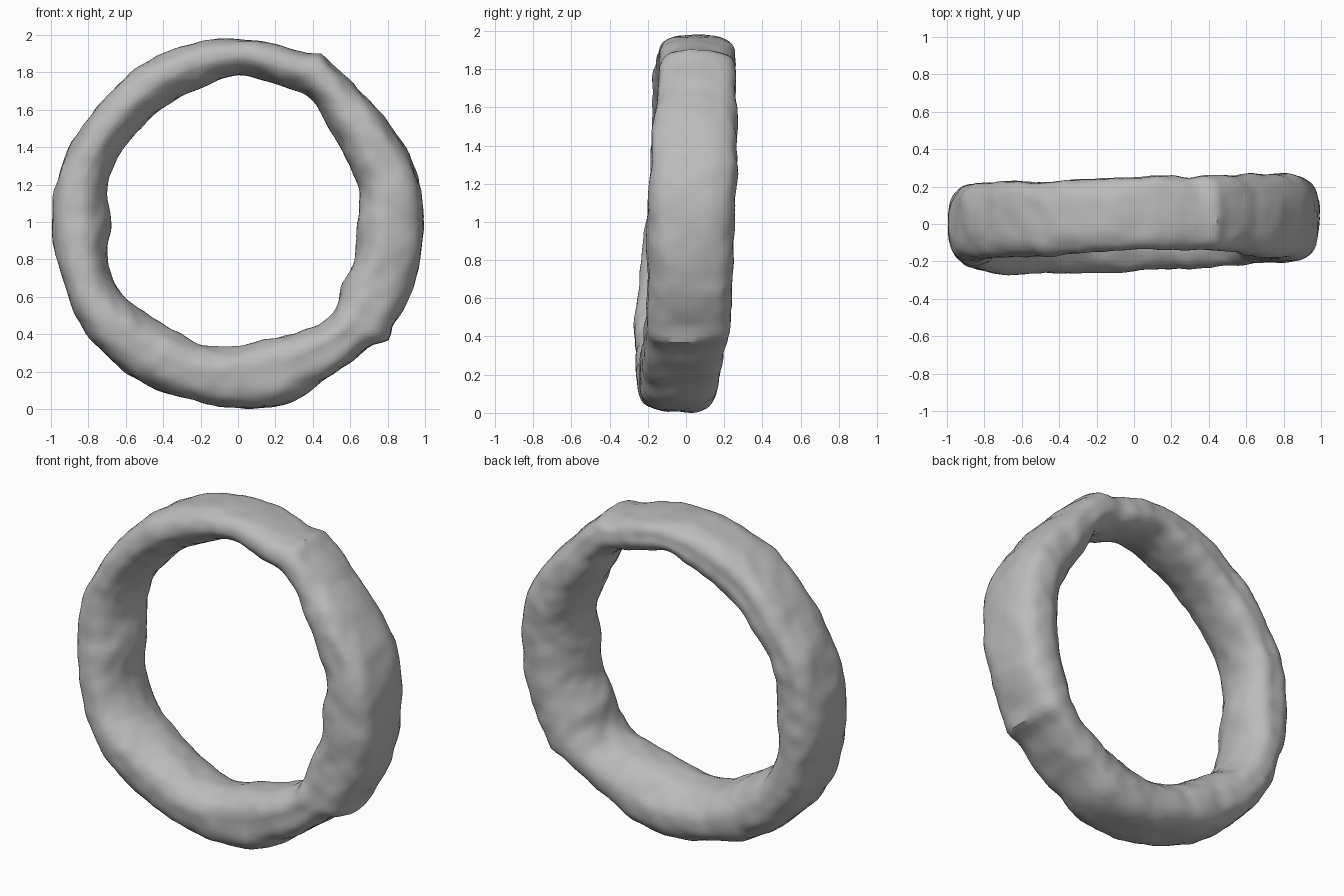
import bpy
import bmesh
from math import sin, cos, pi, radians, degrees, exp, floor
from mathutils import Vector, noise

cube = bpy.data.objects.get("Cube")
if cube:
    bpy.data.objects.remove(cube, do_unlink=True)

# Hundredths of a unit, evenly spaced, starting at the left side (+x) and going up
OUTER = [99, 99, 97, 96, 98, 97, 98, 99.5, 98.5, 98, 97.5, 99.5,
         99.5, 98.5, 100, 100, 100, 98, 99, 100, 96, 96.5, 100, 99]
INNER = [64, 67, 67, 70, 77, 76.5, 79, 74.5, 73, 73, 73, 72.5,
         68.5, 72, 73.5, 69, 66.5, 68, 66.5, 64, 67, 71, 65, 65]
FRONT = [-21, -19, -15, -15, -18, -19, -22, -27, -27, -26, -23.5, -21]
BACK = [24.5, 26.5, 25, 24, 22, 21, 20, 19, 17, 15, 18, 23]
# Local ridges on the outer rim: angle, spread, height
RIDGES = [(64, 3, 0.03), (322, 3, 0.035)]

AROUND, SECTION = 180, 48


def sample(values, angle):
    """Smooth periodic interpolation around the ring."""
    n = len(values)
    pos = angle / (2 * pi) * n
    i = floor(pos)
    t = pos - i
    a, b, c, d = (values[(i + k) % n] for k in (-1, 0, 1, 2))
    return (b + t / 2 * (c - a + t * (2 * a - 5 * b + 4 * c - d
            + t * (3 * (b - c) + d - a)))) / 100


def power(v, p):
    return abs(v) ** p * (1 if v >= 0 else -1)


def ring_point(angle, s):
    """Point on the rounded band: flatter outside, round inside."""
    r_out, r_in = sample(OUTER, angle), sample(INNER, angle)
    front, back = sample(FRONT, angle), sample(BACK, angle)
    for centre, spread, height in RIDGES:
        r_out += height * exp(-((degrees(angle) - centre) / spread) ** 2)
    mid, half = (r_out + r_in) / 2, (r_out - r_in) / 2
    p = 2 / 2.8 if cos(s) > 0 else 2 / 2.1
    radius = mid + half * power(cos(s), p)
    y = (front + back) / 2 + (back - front) / 2 * power(sin(s), p)
    # inner crest drifts towards the back on the upper right
    if cos(s) < 0:
        y -= 0.05 * cos(s) * cos(angle - radians(130))
    point = Vector((radius * cos(angle), y, radius * sin(angle)))
    # hand-shaped lumps along the surface
    out = Vector((cos(s) * cos(angle), sin(s), cos(s) * sin(angle)))
    lump = 0.012 * noise.noise(point * 5) + 0.008 * noise.noise(point * 12)
    return point + out * lump


# Lumpy ring
bm = bmesh.new()
rows = [[bm.verts.new(ring_point(2 * pi * i / AROUND, 2 * pi * j / SECTION))
         for j in range(SECTION)] for i in range(AROUND)]
for i in range(AROUND):
    a, b = rows[i], rows[(i + 1) % AROUND]
    for j in range(SECTION):
        k = (j + 1) % SECTION
        bm.faces.new((a[j], a[k], b[k], b[j]))
bmesh.ops.recalc_face_normals(bm, faces=bm.faces)

# Stand it on the ground, centred
low = Vector([min(v.co[k] for v in bm.verts) for k in range(3)])
high = Vector([max(v.co[k] for v in bm.verts) for k in range(3)])
base = Vector(((low.x + high.x) / 2, (low.y + high.y) / 2, low.z))
bmesh.ops.translate(bm, verts=bm.verts, vec=-base)

mesh = bpy.data.meshes.new("ring")
bm.to_mesh(mesh)
bm.free()
ring = bpy.data.objects.new("ring", mesh)
bpy.context.collection.objects.link(ring)

# Plain grey stone
grey = bpy.data.materials.new("grey")
grey.use_nodes = True
colour = (0.5, 0.5, 0.5, 1)
grey.diffuse_color = colour
grey.node_tree.nodes["Principled BSDF"].inputs["Base Color"].default_value = colour
mesh.materials.append(grey)

bpy.ops.object.select_all(action="DESELECT")
ring.select_set(True)
bpy.context.view_layer.objects.active = ring
bpy.ops.object.shade_smooth_by_angle(angle=radians(40))
